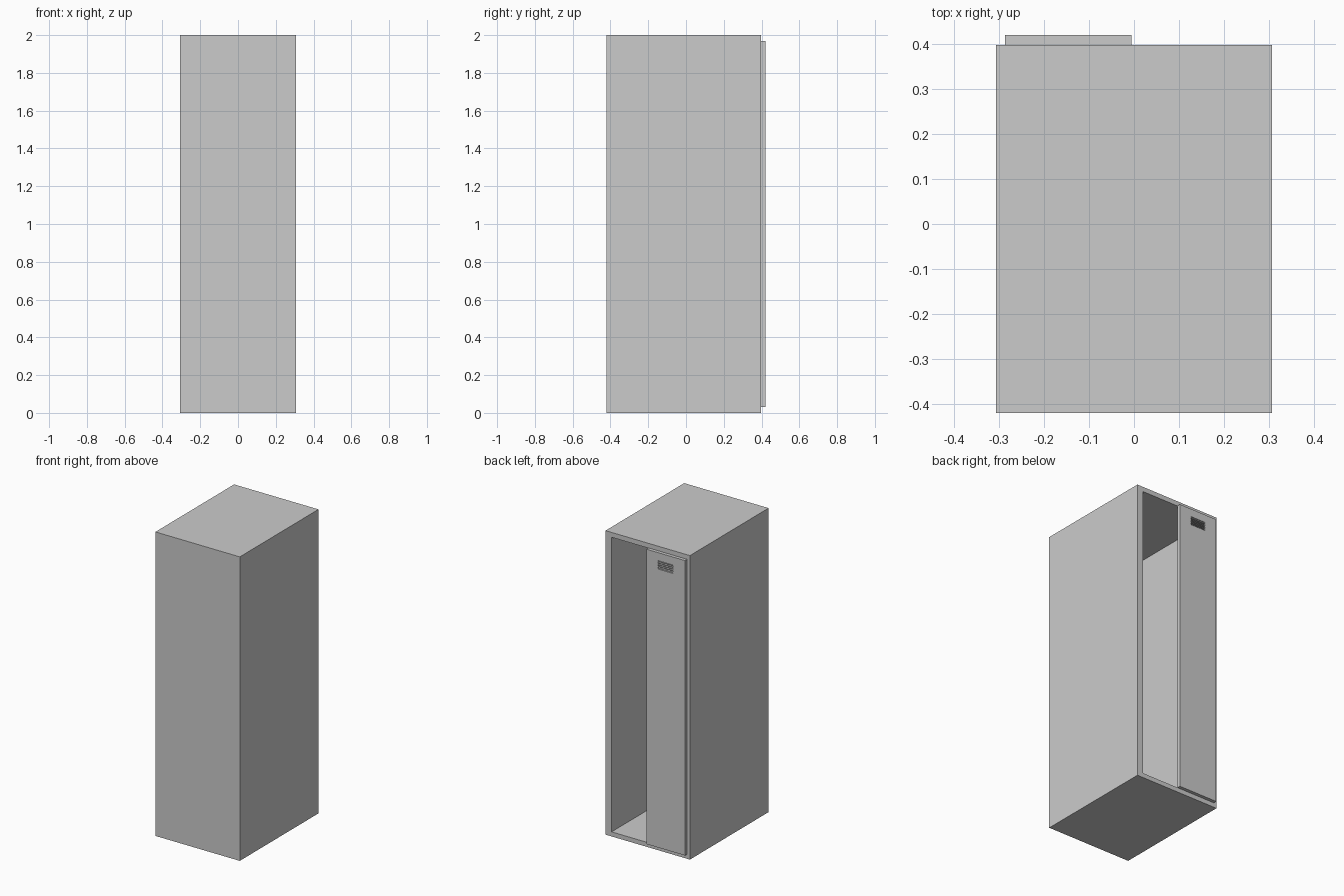
import bpy

if "Cube" in bpy.data.objects:
    bpy.data.objects.remove(bpy.data.objects["Cube"])


def box(name, x, y, z):
    bpy.ops.mesh.primitive_cube_add(size=1)
    o = bpy.context.object
    o.name = name
    for i, (a, b) in enumerate((x, y, z)):
        o.location[i] = (a + b) / 2
        o.scale[i] = b - a
    bpy.ops.object.transform_apply(location=True, rotation=False, scale=True)
    return o


def cut(target, cutter):
    m = target.modifiers.new("opening", 'BOOLEAN')
    m.operation = 'DIFFERENCE'
    m.solver = 'EXACT'
    m.object = cutter
    cutter.hide_render = True
    cutter.hide_set(True)


# Hollow cabinet, open at the back
shell = box("cabinet_shell", (-.307, .307), (-.42, .398), (0, 2))
hollow = box("interior_cutter", (-.263, .263), (-.39, .5), (.03, 1.968))
cut(shell, hollow)

# Single narrow door over one half of the opening
door = box("door", (-.287, -.005), (.398, .42), (.03, 1.97))
VX, VZ = (-.201, -.091), (1.862, 1.918)
cut(door, box("vent_cutter", VX, (.38, .44), VZ))

# Louvre slats in the door vent
n = 5
pitch = (VZ[1] - VZ[0]) / n
for i in range(n):
    z = VZ[0] + (i + .5) * pitch
    slat = box(f"vent_slat_{i + 1}", VX, (.399, .419), (z - .002, z + .002))
